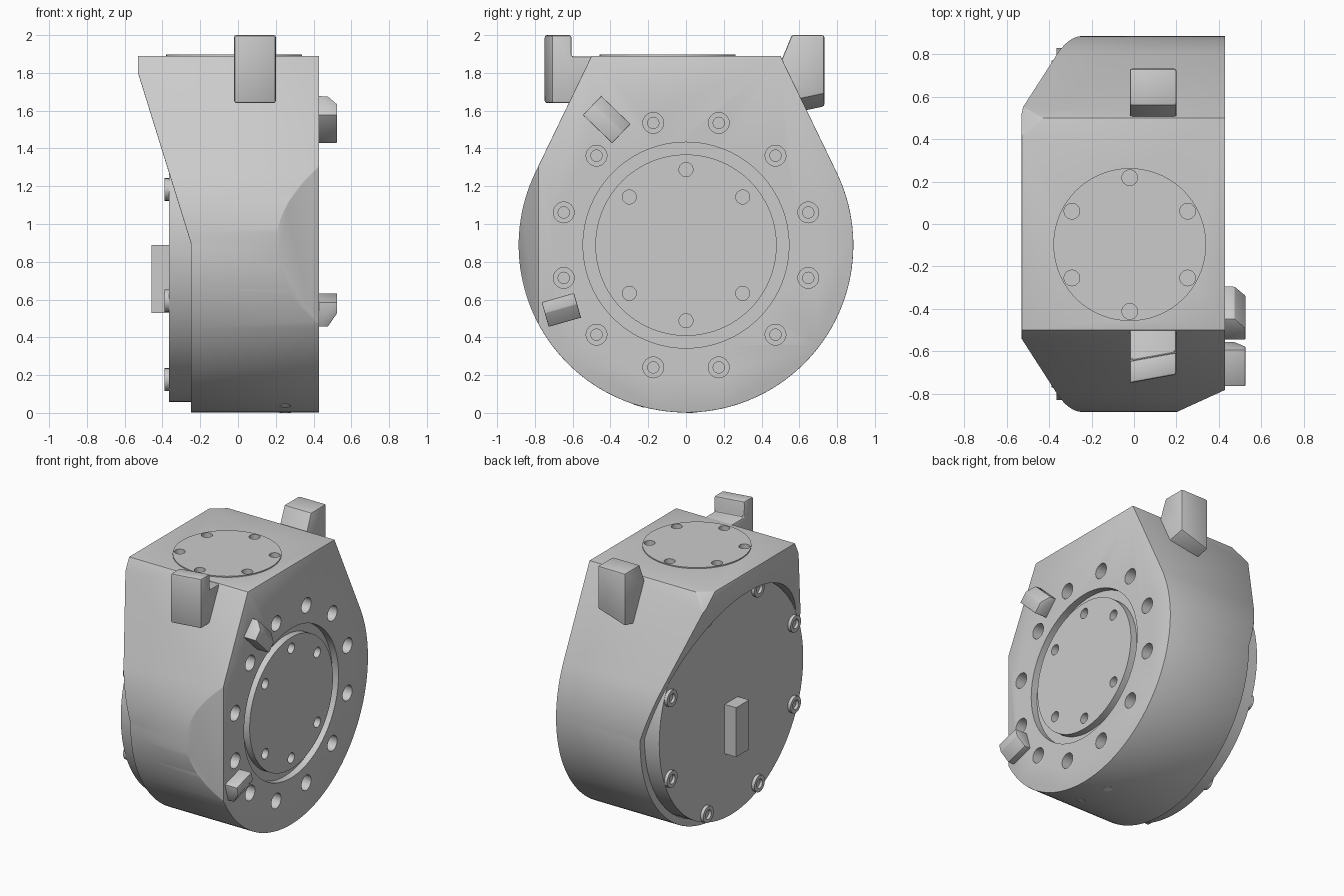
import bpy, bmesh
from math import sin, cos, pi, radians, asin
from mathutils import Vector, Matrix

cube = bpy.data.objects.get("Cube")
if cube:
    bpy.data.objects.remove(cube)


def material(name, rgb):
    m = bpy.data.materials.new(name)
    m.use_nodes = True
    m.diffuse_color = (*rgb, 1)
    m.node_tree.nodes["Principled BSDF"].inputs["Base Color"].default_value = (*rgb, 1)
    return m


GREY = material("machined grey", (0.6, 0.6, 0.6))
PALE = material("pale plug", (0.95, 0.95, 0.95))
CZ = 0.888   # height of the main axis
R = 0.886    # radius of the round housing
parts, cutters = [], []


def finish(name, bm, mat=GREY, helper=False):
    bmesh.ops.recalc_face_normals(bm, faces=bm.faces)
    me = bpy.data.meshes.new(name)
    bm.to_mesh(me)
    bm.free()
    me.materials.append(mat)
    ob = bpy.data.objects.new(name, me)
    bpy.context.collection.objects.link(ob)
    ob.hide_render = helper
    (cutters if helper else parts).append(ob)
    return ob


def prism(points, lo, hi, axis):
    """Extrude a closed profile along x (profile in y,z) or y (profile in x,z)."""
    bm = bmesh.new()
    def place(p, d):
        return (d, p[0], p[1]) if axis == "x" else (p[0], d, p[1])
    face = bm.faces.new([bm.verts.new(place(p, lo)) for p in points])
    ext = bmesh.ops.extrude_face_region(bm, geom=[face])
    shift = Vector(place((0, 0), hi - lo))
    bmesh.ops.translate(bm, vec=shift, verts=[g for g in ext["geom"] if isinstance(g, bmesh.types.BMVert)])
    bmesh.ops.recalc_face_normals(bm, faces=bm.faces)
    return bm


def cylinder(bm, a, b, r, sides=32):
    """Add a capped cylinder from point a to point b."""
    a, b = Vector(a), Vector(b)
    turn = (b - a).to_track_quat("Z", "Y").to_matrix().to_4x4()
    return bmesh.ops.create_cone(bm, cap_ends=True, segments=sides, radius1=r, radius2=r,
                                 depth=(b - a).length, matrix=Matrix.Translation((a + b) / 2) @ turn)["verts"]


def along_x(bm, x0, x1, r, y=0, z=CZ, sides=32):
    return cylinder(bm, (x0, y, z), (x1, y, z), r, sides)


def ring(count, r, start):
    return [(r * cos(start + i * 2 * pi / count), r * sin(start + i * 2 * pi / count)) for i in range(count)]


def boolean(ob, other, op="DIFFERENCE"):
    m = ob.modifiers.new("cut", "BOOLEAN")
    m.object, m.operation, m.solver = other, op, "EXACT"


def bevel(ob, width):
    m = ob.modifiers.new("edge", "BEVEL")
    m.width, m.segments, m.limit_method, m.angle_limit = width, 2, "ANGLE", radians(30)


def slice_off(bm, point, normal):
    cut = bmesh.ops.bisect_plane(bm, geom=bm.verts[:] + bm.edges[:] + bm.faces[:], plane_co=point,
                                 plane_no=normal, clear_outer=True, dist=1e-5)
    bmesh.ops.edgeloop_fill(bm, edges=[g for g in cut["geom_cut"] if isinstance(g, bmesh.types.BMEdge)])


# Housing: teardrop profile with a flat top
t0, steps = radians(25.8), 96
arc = [t0 - i * (pi + 2 * t0) / steps for i in range(steps + 1)]
outline = [(-0.5, 1.89), (0.5, 1.89)] + [(R * cos(t), CZ + R * sin(t)) for t in arc]
bm = prism(outline, -0.53, 0.43, "x")
slice_off(bm, (0.2, -0.887, 0), (0.105, -0.23, 0))              # flat on the front edge
slice_off(bm, (-0.43, 0.5, 1.89), (-0.0096, 0.012, 0.014))      # clipped rear corner
housing = finish("housing", bm)

# Side envelope giving the overhanging upper part
envelope = finish("side_envelope", prism([(-0.25, -0.1), (0.6, -0.1), (0.6, 2.1), (-0.623, 2.1), (-0.25, 0.9)],
                                         -1.2, 1.2, "y"), helper=True)
boolean(housing, envelope, "INTERSECT")
bevel(housing, 0.01)

# Recesses for the cover, the flange and the counterbored screws
bm = bmesh.new()
along_x(bm, -0.8, -0.24, 0.835, sides=96)
along_x(bm, 0.38, 0.6, 0.545, sides=96)
for y, z in ring(12, 0.67, pi / 12):
    along_x(bm, 0.33, 0.6, 0.055, y, CZ + z)
boolean(housing, finish("recess_cutter", bm, helper=True))

bm = bmesh.new()
for y, z in ring(12, 0.67, pi / 12):
    along_x(bm, 0.2, 0.6, 0.03, y, CZ + z, 20)
boolean(housing, finish("pilot_cutter", bm, helper=True))

# Drilled holes shared by housing, flange and top plate
bm = bmesh.new()
for y, z in [(0, 0.4), (0, -0.4)] + [(sy * 0.3, sz * 0.255) for sy in (-1, 1) for sz in (-1, 1)]:
    along_x(bm, 0.28, 0.6, 0.037, y, CZ + z, 24)
for x, y in ring(6, 0.315, pi / 2):
    cylinder(bm, (x - 0.02, y - 0.097, 1.78), (x - 0.02, y - 0.097, 2.1), 0.037, 24)
drill = finish("drill_cutter", bm, helper=True)

bm = bmesh.new()
along_x(bm, 0.36, 0.43, 0.48, sides=96)
flange = finish("output_flange", bm)

bm = bmesh.new()
cylinder(bm, (-0.02, -0.097, 1.85), (-0.02, -0.097, 1.898), 0.36, 72)
top_plate = finish("top_plate", bm)
for ob in (housing, flange, top_plate):
    boolean(ob, drill)

# Round side cover with its socket screws and connector block
bm = bmesh.new()
along_x(bm, -0.2, -0.365, 0.83, sides=96)
finish("side_cover", bm)

for i, (y, z) in enumerate(ring(8, 0.77, pi / 8)):
    bm = bmesh.new()
    along_x(bm, -0.34, -0.388, 0.06, y, CZ + z, 24)
    cap = min(bm.faces, key=lambda f: f.calc_center_median().x)
    bmesh.ops.inset_individual(bm, faces=[cap], thickness=0.027)
    inner = bmesh.ops.extrude_face_region(bm, geom=[cap])
    bmesh.ops.delete(bm, geom=[cap], context="FACES_ONLY")
    bmesh.ops.translate(bm, vec=(0.02, 0, 0), verts=[g for g in inner["geom"] if isinstance(g, bmesh.types.BMVert)])
    finish(f"cover_screw_{i + 1}", bm)

finish("connector_block", prism([(-0.075, 0.53), (0.075, 0.53), (0.075, 0.89), (-0.075, 0.89)], -0.457, -0.35, "x"))

# Front lug: stepped hook, slightly skewed outward
bm = prism([(-0.75, 1.64), (-0.75, 2), (-0.645, 2), (-0.645, 1.887), (-0.45, 1.887), (-0.45, 1.64)], -0.02, 0.2, "x")
for v in bm.verts:
    if v.co.y < -0.55:
        v.co.y += 0.04 * (v.co.x + 0.02) / 0.22
bevel(finish("front_lug", bm), 0.012)

# Rear lug: wedge with a slanted underside
bm = prism([(0.45, 1.56), (0.45, 1.83), (0.49, 1.83), (0.56, 2), (0.732, 2), (0.732, 1.62)], -0.02, 0.2, "x")
for v in bm.verts:
    if v.co.z < 1.7:
        v.co.z += 0.07 * (v.co.x + 0.02) / 0.22
bevel(finish("rear_lug", bm), 0.01)


# Stop blocks on the flange side, each chamfered along one long edge
def stop_block(name, y, z, length, width, chamfer, angle):
    h = width / 2
    section = [(0.42, -h), (0.525, -h), (0.525, h - chamfer), (0.475, h), (0.42, h)]
    bm = bmesh.new()
    ends = []
    for u in (-length / 2, length / 2):
        ends.append([bm.verts.new((x, u * cos(angle) - v * sin(angle) + y, u * sin(angle) + v * cos(angle) + z))
                     for x, v in section])
    bm.faces.new(ends[0])
    bm.faces.new(ends[1])
    for i in range(len(section)):
        j = (i + 1) % len(section)
        bm.faces.new((ends[0][i], ends[0][j], ends[1][j], ends[1][i]))
    bevel(finish(name, bm), 0.004)


stop_block("upper_stop", -0.42, 1.553, 0.215, 0.14, 0.06, radians(-44))
stop_block("lower_stop", -0.66, 0.545, 0.178, 0.135, 0.075, radians(196))

# Small plugs in the underside
for i, y in enumerate((-0.25, 0.03)):
    a = asin(y / R)
    out = Vector((0, sin(a), -cos(a)))
    mid = Vector((0.25, 0, CZ)) + out * (R - 0.003)
    bm = bmesh.new()
    cylinder(bm, mid, mid + out * 0.005, 0.03, 24)
    finish(f"underside_plug_{i + 1}", bm, PALE)

# Apply the modifiers, drop the helpers and smooth the round surfaces
graph = bpy.context.evaluated_depsgraph_get()
baked = [(ob, bpy.data.meshes.new_from_object(ob.evaluated_get(graph))) for ob in parts]
for ob, me in baked:
    ob.modifiers.clear()
    ob.data = me
    me.materials.clear()
    me.materials.append(PALE if ob.name.startswith("underside") else GREY)
    me.polygons.foreach_set("material_index", [0] * len(me.polygons))
for ob in cutters:
    bpy.data.objects.remove(ob)
bpy.ops.object.select_all(action="DESELECT")
for ob in parts:
    ob.select_set(True)
bpy.context.view_layer.objects.active = housing
bpy.ops.object.shade_smooth_by_angle(angle=radians(25))
